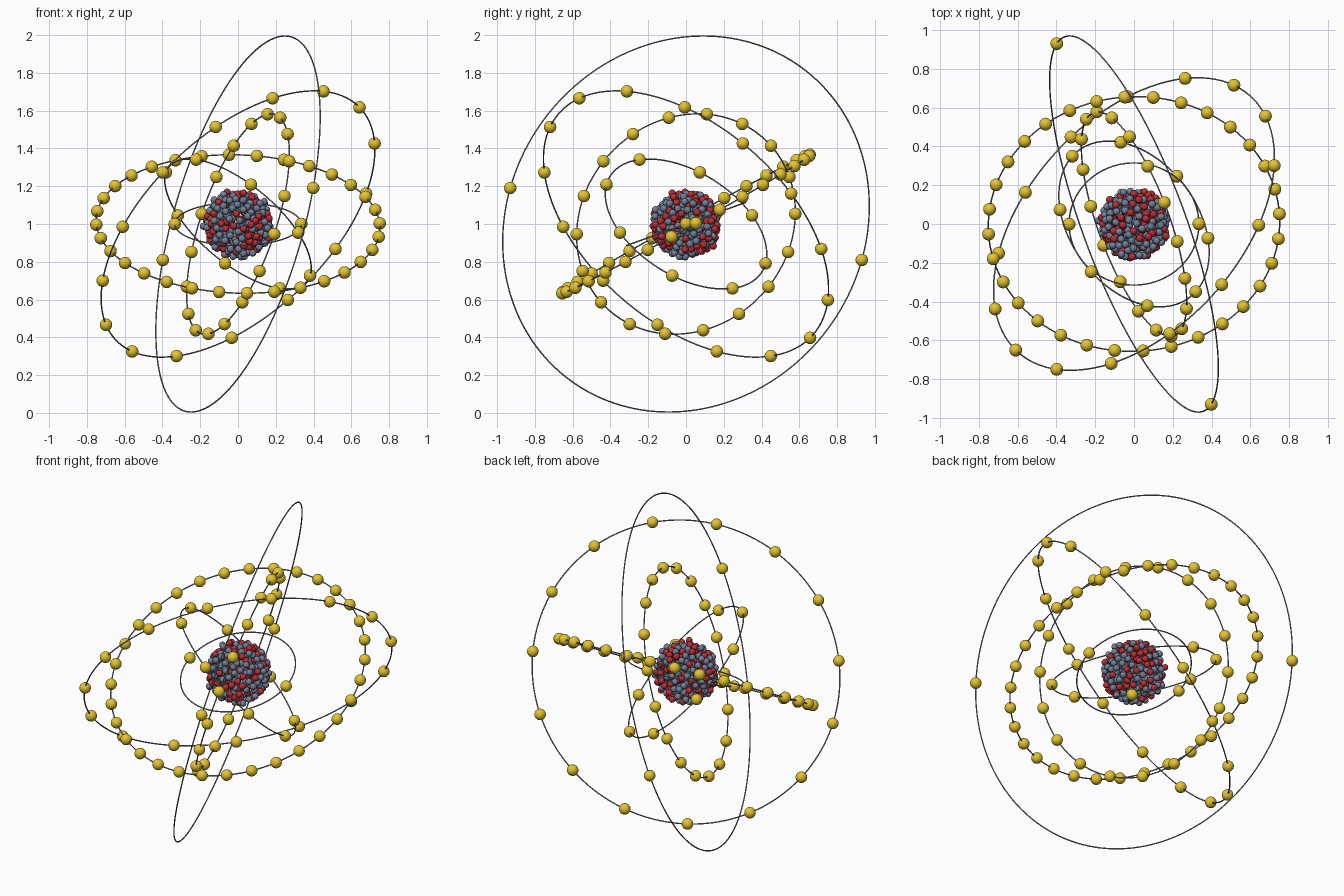
import bpy
import bmesh
import math
import random
from mathutils import Matrix, Vector

random.seed(7)
default = bpy.data.objects.get("Cube")
if default:
    bpy.data.objects.remove(default, do_unlink=True)

CENTRE = Vector((0, 0, 1))


def material(name, rgb):
    mat = bpy.data.materials.new(name)
    mat.use_nodes = True
    colour = (*rgb, 1)
    mat.diffuse_color = colour
    mat.node_tree.nodes["Principled BSDF"].inputs["Base Color"].default_value = colour
    return mat


gold = material("electron_gold", (0.78, 0.55, 0.03))
red = material("proton_red", (0.50, 0.028, 0.035))
slate = material("neutron_slate", (0.165, 0.22, 0.32))
grey = material("orbit_grey", (0.27, 0.27, 0.29))


def balls(name, points, add_ball, mat):
    """One smooth object holding a ball at every point."""
    bm = bmesh.new()
    for p in points:
        add_ball(bm, Matrix.Translation(CENTRE + p))
    for face in bm.faces:
        face.smooth = True
    mesh = bpy.data.meshes.new(name)
    bm.to_mesh(mesh)
    bm.free()
    mesh.materials.append(mat)
    obj = bpy.data.objects.new(name, mesh)
    bpy.context.collection.objects.link(obj)


def electron(bm, matrix):
    bmesh.ops.create_uvsphere(bm, u_segments=24, v_segments=14, radius=0.033, matrix=matrix)


def nucleon(bm, matrix):
    bmesh.ops.create_icosphere(bm, subdivisions=2, radius=0.0195, matrix=matrix)


def orbit(name, radius, normal, first, count):
    """A thin ring with evenly spaced electrons, starting towards `first`."""
    axis = Vector(normal).normalized()
    start = Vector(first)
    start = (start - axis * start.dot(axis)).normalized() * radius
    bpy.ops.mesh.primitive_torus_add(
        major_segments=160, minor_segments=8, major_radius=radius, minor_radius=0.0038,
        location=CENTRE, rotation=axis.to_track_quat('Z', 'Y').to_euler())
    ring = bpy.context.object
    ring.name = name + "_ring"
    ring.data.materials.append(grey)
    bpy.ops.object.shade_smooth()
    turn = math.tau / count
    balls(name + "_electrons",
          [Matrix.Rotation(turn * i, 3, axis) @ start for i in range(count)], electron, gold)


# Electron shells, from the inside out
orbit("first_shell", 0.335, (0, -0.34, 0.94), (0.335, 0, 0.003), 2)
orbit("second_shell", 0.475, (0.578, 0.436, 0.69), (-0.222, -0.247, 0.342), 8)
orbit("third_shell", 0.612, (0.896, 0.325, -0.303), (0.155, 0.11, 0.585), 18)
orbit("fourth_shell", 0.752, (0.03, -0.487, 0.874), (0.75, 0.052, 0.004), 32)
orbit("fifth_shell", 0.892, (-0.583, 0.533, 0.613), (0.45, -0.31, 0.71), 15)
orbit("sixth_shell", 1.03, (0.906, 0.335, -0.257), (0.40, -0.93, 0.19), 2)

# Nucleus: packed, uneven shells of protons and neutrons
protons, neutrons = [], []
for radius, count in ((0.171, 200), (0.14, 130), (0.105, 60)):
    for i in range(count):
        z = 1 - (2 * i + 1) / count
        angle = i * math.pi * (3 - math.sqrt(5))
        flat = math.sqrt(1 - z * z)
        p = Vector((flat * math.cos(angle), flat * math.sin(angle), z))
        p *= radius + random.uniform(-0.014, 0.009)
        p += Vector([random.uniform(-0.006, 0.006) for _ in range(3)])
        (protons if random.random() < 0.34 else neutrons).append(p)
balls("nucleus_protons", protons, nucleon, red)
balls("nucleus_neutrons", neutrons, nucleon, slate)
